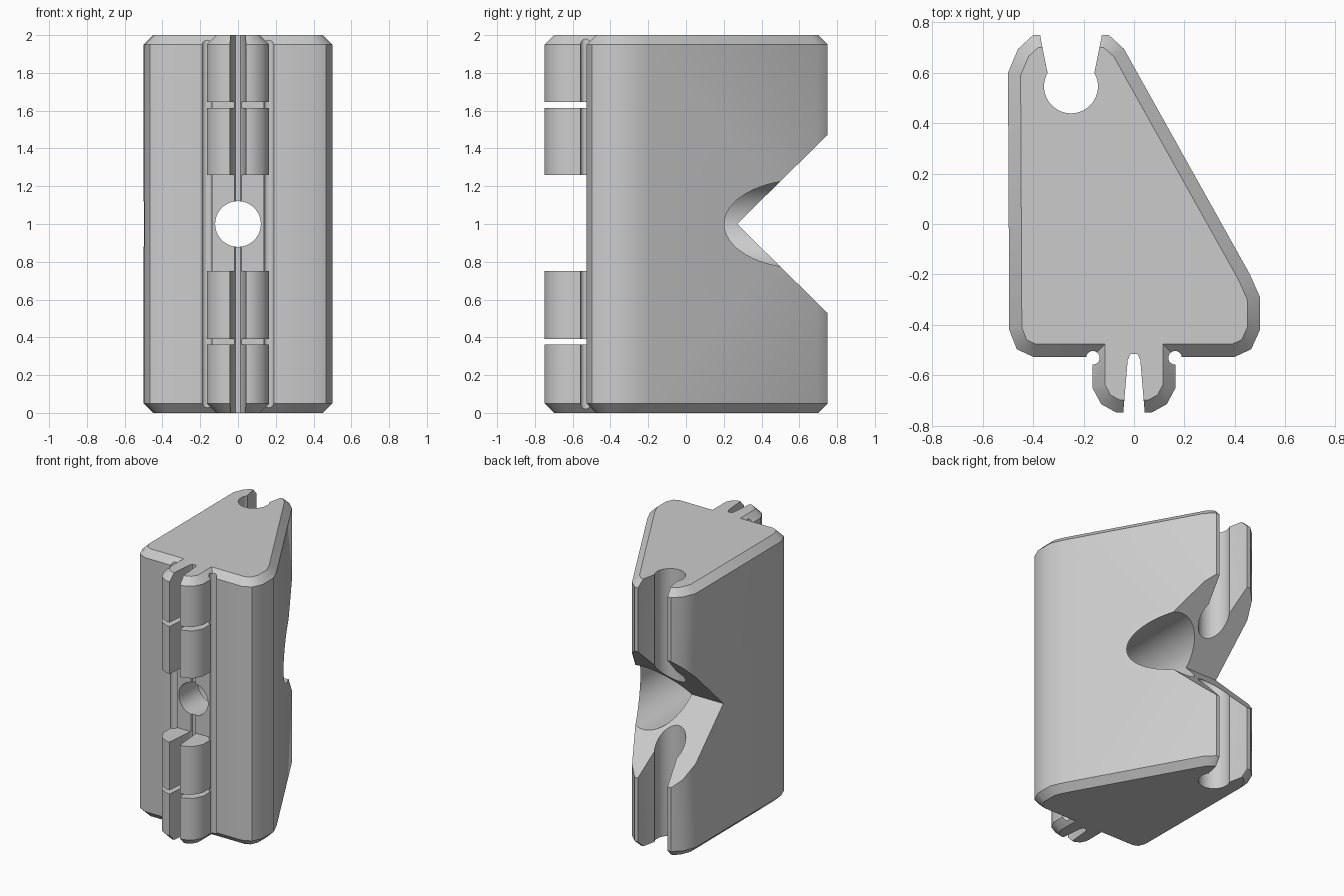
import bpy
import bmesh
import math
from mathutils import Vector

cube = bpy.data.objects.get("Cube")
if cube:
    bpy.data.objects.remove(cube, do_unlink=True)

HEIGHT = 2.0
CHAMFER = 0.05

grey = bpy.data.materials.new("light_grey")
grey.use_nodes = True
grey.diffuse_color = (0.6, 0.6, 0.6, 1)
grey.node_tree.nodes["Principled BSDF"].inputs["Base Color"].default_value = (0.6, 0.6, 0.6, 1)


def inset(points, d):
    """Offset a counter-clockwise outline inwards with mitred corners."""
    pts = [Vector(p) for p in points]
    result = []
    for i, p in enumerate(pts):
        a = (p - pts[i - 1]).normalized()
        b = (pts[(i + 1) % len(pts)] - p).normalized()
        na, nb = Vector((-a.y, a.x)), Vector((-b.y, b.x))
        result.append(p + (na + nb) * d / (1 + na.dot(nb)))
    return result


def loft(name, rings):
    """Skin a stack of equal-length rings and cap both ends."""
    bm = bmesh.new()
    loops = [[bm.verts.new(co) for co in ring] for ring in rings]
    n = len(loops[0])
    for low, high in zip(loops, loops[1:]):
        for i in range(n):
            j = (i + 1) % n
            bm.faces.new((low[i], low[j], high[j], high[i]))
    bm.faces.new(loops[0][::-1])
    bm.faces.new(loops[-1])
    bmesh.ops.recalc_face_normals(bm, faces=bm.faces)
    mesh = bpy.data.meshes.new(name)
    bm.to_mesh(mesh)
    bm.free()
    mesh.materials.append(grey)
    obj = bpy.data.objects.new(name, mesh)
    bpy.context.collection.objects.link(obj)
    return obj


def prism(points, axis, lo, hi):
    """Extrude an outline along x, y or z."""
    place = {"x": lambda u, v, w: (w, u, v),
             "y": lambda u, v, w: (u, w, v),
             "z": lambda u, v, w: (u, v, w)}[axis]
    return loft("cutter", [[place(u, v, w) for u, v in points] for w in (lo, hi)])


def circle(u, v, r, n=48):
    return [(u + r * math.cos(2 * math.pi * i / n), v + r * math.sin(2 * math.pi * i / n))
            for i in range(n)]


def box(u0, u1, v0, v1):
    return [(u0, v0), (u1, v0), (u1, v1), (u0, v1)]


# Wedge body with the front rail, chamfered top and bottom
rail = [(0.07, -0.748), (0.13, -0.715), (0.165, -0.65), (0.165, -0.527)]
outline = [(-x, y) for x, y in reversed(rail)] + rail + [
    (0.40, -0.527), (0.465, -0.497), (0.50, -0.42), (0.50, -0.29), (0.46, -0.20),
    (-0.04, 0.695), (-0.10, 0.75), (-0.40, 0.75), (-0.46, 0.695), (-0.50, 0.60),
    (-0.495, -0.42), (-0.465, -0.497), (-0.40, -0.527)]
inner = inset(outline, CHAMFER)
body = loft("wedge_body", [
    [(x, y, z) for x, y in ring]
    for ring, z in ((inner, 0), (outline, CHAMFER), (outline, HEIGHT - CHAMFER), (inner, HEIGHT))])

cutters = []

# Round rod channel and its flared mouth at the back
cutters.append(prism(circle(-0.25, 0.546, 0.107), "z", -0.1, 2.1))
cutters.append(prism([(-0.335, 0.58), (-0.165, 0.58), (-0.155, 0.61), (-0.13, 0.735),
                      (-0.12, 0.80), (-0.38, 0.80), (-0.37, 0.735), (-0.345, 0.61)],
                     "z", -0.1, 2.1))

# V notch across the back
cutters.append(prism([(0.27, 1.0), (0.87, 0.41), (0.87, 1.59)], "x", -0.8, 0.8))

# Screw hole and its wide counterbore
cutters.append(prism(circle(0, 1.0, 0.121), "y", -0.9, 0.9))
cutters.append(prism(circle(0, 1.0, 0.235, 64), "y", -0.30, 0.9))

# Gaps that divide the rail into clips
for low, high in ((0.362, 0.39), (0.75, 1.26), (1.615, 1.645)):
    cutters.append(prism(box(-0.3, 0.3, -0.9, -0.528), "z", low, high))

# Split down the middle of the rail
cutters.append(prism([(-0.047, -0.8), (0.047, -0.8), (0.025, -0.54), (0.014, -0.516),
                      (-0.014, -0.516), (-0.025, -0.54)], "z", -0.1, 2.1))

# Relief grooves beside the rail
for side in (-1, 1):
    cutters.append(prism(circle(side * 0.163, -0.531, 0.027, 24), "z", -0.1, 2.1))

bpy.context.view_layer.objects.active = body
for cutter in cutters:
    cutter.hide_render = True
    mod = body.modifiers.new("cut", "BOOLEAN")
    mod.operation = "DIFFERENCE"
    mod.solver = "EXACT"
    mod.object = cutter
    bpy.ops.object.modifier_apply(modifier=mod.name)
    bpy.data.objects.remove(cutter, do_unlink=True)

# Smooth the rounded walls, keep the chamfers crisp
bpy.ops.object.select_all(action="DESELECT")
body.select_set(True)
bpy.ops.object.shade_smooth_by_angle(angle=math.radians(35))
